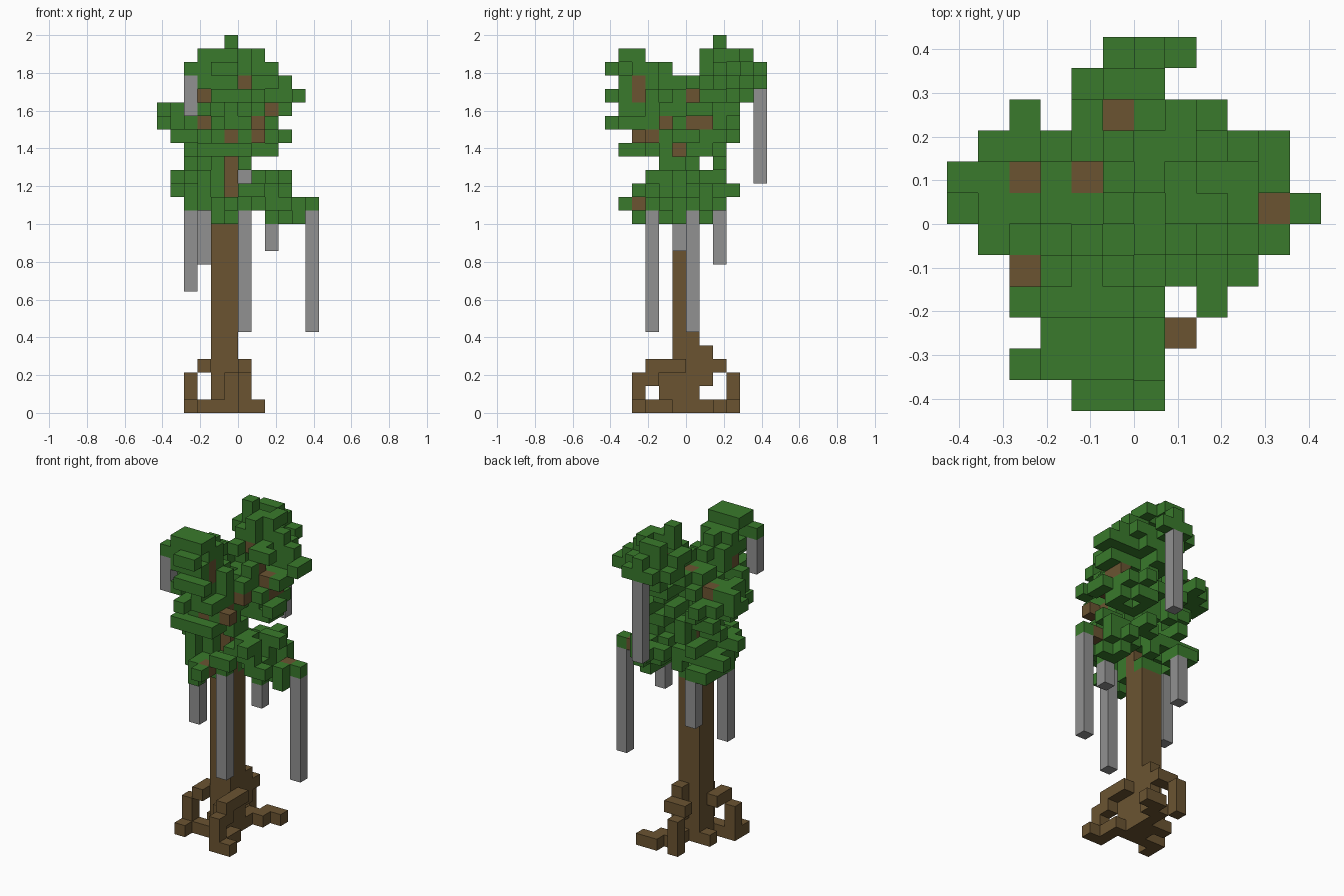
import bpy
import bmesh
import random
from mathutils import Vector

random.seed(4)
CELL = 2 / 28

default_cube = bpy.data.objects.get("Cube")
if default_cube:
    bpy.data.objects.remove(default_cube, do_unlink=True)


def make_material(name, colour):
    material = bpy.data.materials.new(name)
    material.use_nodes = True
    material.diffuse_color = (*colour, 1)
    shader = material.node_tree.nodes["Principled BSDF"]
    shader.inputs["Base Color"].default_value = (*colour, 1)
    shader.inputs["Roughness"].default_value = 0.9
    return material


leaf_green = make_material("leaf green", (0.041, 0.193, 0.025))
bark_brown = make_material("bark brown", (0.145, 0.088, 0.031))
vine_grey = make_material("vine grey", (0.285, 0.285, 0.285))

SIDES = [Vector(d) for d in ((1, 0, 0), (-1, 0, 0), (0, 1, 0),
                             (0, -1, 0), (0, 0, 1), (0, 0, -1))]


def neighbours(cell):
    return [tuple(int(a + b) for a, b in zip(cell, side)) for side in SIDES]


def block(xs, ys, zs):
    """All cells of a box given by half-open spans."""
    return {(x, y, z) for x in range(*xs) for y in range(*ys) for z in range(*zs)}


def column(x, y, low, top):
    return block((x, x + 1), (y, y + 1), (low, top))


def build_cells(name, cells, material):
    """Turn a set of grid cells into one hollow blocky mesh."""
    mesh = bpy.data.meshes.new(name)
    bm = bmesh.new()
    corners = {}

    def corner(point):
        key = tuple(round(c * 2) for c in point)
        if key not in corners:
            corners[key] = bm.verts.new(point * CELL)
        return corners[key]

    for cell in sorted(cells):
        centre = Vector(cell) + Vector((0.5, 0.5, 0.5))
        for side, beside in zip(SIDES, neighbours(cell)):
            if beside in cells:
                continue
            u = Vector((side.y, side.z, side.x)) / 2
            v = side.cross(u)
            middle = centre + side / 2
            bm.faces.new([corner(middle + p) for p in (-u - v, u - v, u + v, v - u)])
    bm.to_mesh(mesh)
    bm.free()
    mesh.materials.append(material)
    obj = bpy.data.objects.new(name, mesh)
    bpy.context.collection.objects.link(obj)
    return obj


# Trunk with a thin stem running up into the crown
trunk = block((-2, 0), (-1, 1), (0, 14)) | column(-1, -1, 14, 21)

# Roots: front, back, right and the low spread around the base
front_root = (block((0, 1), (-3, 0), (3, 4)) | column(0, -4, 0, 3)
              | column(0, -3, 2, 3) | column(-1, -2, 0, 3) | column(1, -4, 0, 1))
back_root = (column(-1, 1, 2, 5) | block((-2, 0), (2, 3), (3, 4))
             | column(-2, 3, 0, 3))
right_root = (block((-3, -2), (-2, 0), (3, 4)) | column(-4, -2, 0, 3)
              | column(-4, -3, 0, 1))
base_spread = (block((-3, 0), (-2, -1), (0, 1)) | column(-3, 0, 0, 1)
               | block((-1, 0), (1, 3), (0, 1)) | block((0, 2), (3, 4), (0, 1))
               | block((0, 1), (-3, -1), (0, 1)) | column(0, 2, 0, 1))

# Hanging vines: column, lowest cell, top
vines, anchors = set(), set()
for x, y, low, top in [(-4, -1, 9, 15), (-3, 2, 11, 15), (0, -3, 6, 15), (2, -1, 12, 14),
                       (5, 0, 6, 15), (-4, -5, 22, 25), (0, 5, 17, 24)]:
    vines |= column(x, y, low, top)
    anchors.add((x, y, top))

# Leaves around the stem, the left tip and the slab on the front clump
anchors |= column(-1, -2, 14, 16) | column(0, -1, 18, 19)
anchors |= block((4, 5), (1, 3), (23, 24)) | column(3, 2, 23, 24)
anchors |= block((-3, 0), (-5, -3), (26, 27))


# Crown outline: allowed spans at each level and in plan
def span(low, high, *gaps):
    return set(range(low, high + 1)) - set(gaps)


levels = {
    27: (span(-1, -1), span(2, 2)),
    26: (span(-3, 1), span(-5, 4, -3, -2, -1, 0)),
    25: (span(-4, 2), span(-6, 5, -1, 0)),
    24: (span(-3, 3), span(-5, 5)),
    23: (span(-3, 4), span(-6, 4)),
    22: (span(-6, 3), span(-5, 3)),
    21: (span(-6, 2), span(-6, 3)),
    20: (span(-5, 3), span(-4, 3)),
    19: (span(-4, 2), span(-5, 2)),
    18: (span(-4, 0), span(-2, 2, 1)),
    17: (span(-5, 3, 0), span(-3, 2)),
    16: (span(-5, 3), span(-4, 3)),
    15: (span(-4, 5), span(-5, 2)),
    14: (span(-2, 4, 0, 1), span(-4, 1, -3)),
}
plan = {
    5: span(-1, 1), 4: span(-2, 0), 3: span(-4, 2, -3), 2: span(-5, 4),
    1: span(-6, 4), 0: span(-6, 5), -1: span(-5, 4), -2: span(-4, 3),
    -3: span(-4, 2, 1), -4: span(-3, 1), -5: span(-4, 0), -6: span(-2, 0),
}

# Branch blocks, each with the sides on which it shows through the leaves
branch_sides = {
    (-3, -3, 23): "front", (-3, -3, 21): "front", (-1, -4, 20): "front",
    (0, 1, 24): "front", (2, 0, 22): "front", (1, -2, 21): "front left",
    (-1, -4, 24): "left", (-1, -4, 23): "left", (1, 0, 23): "left",
    (2, 0, 21): "left", (2, 1, 21): "left", (0, -3, 20): "left",
    (-1, -4, 15): "left", (1, -4, 20): "front left top", (-1, 3, 24): "top",
    (-4, 1, 22): "top", (-2, 1, 23): "top", (-4, -2, 21): "top", (4, 0, 15): "top",
}
branches = set(branch_sides)
bark = trunk | branches
stem_window = block((-1, 0), (-6, -1), (16, 19))
allowed = {(x, y, z) for z, (xs, ys) in levels.items() for x in xs for y in ys
           if x in plan[y]} - bark - vines - stem_window


def cells_beyond(cell, axis, step):
    """Crown cells in a straight line outward from a cell, nearest first."""
    line = [c for c in allowed if (c[axis] - cell[axis]) * step > 0
            and all(c[i] == cell[i] for i in range(3) if i != axis)]
    return sorted(line, key=lambda c: c[axis] * step)


# Open the crown where a branch shows, and cover it elsewhere
VIEWS = (("left", 0, 1), ("front", 1, -1), ("top", 2, 1))
for cell, sides in branch_sides.items():
    for side, axis, step in VIEWS:
        if side in sides:
            allowed -= set(cells_beyond(cell, axis, step))
for cell, sides in branch_sides.items():
    for side, axis, step in VIEWS:
        if side not in sides:
            anchors.update(cells_beyond(cell, axis, step)[:1])

# Leaf clumps: centre and radii
clumps = [((-1.5, -3.5, 24), (3, 3, 2.8)), ((0.3, 3, 25), (3, 3, 3)),
          ((-3.5, 0.5, 21.5), (3, 3, 2.5)), ((2, 0.5, 21.5), (3, 3, 3)),
          ((-1, -3, 20.5), (2.5, 3.5, 2)), ((-1, 0, 20), (3, 3, 2.5)),
          ((-2.5, -0.5, 16), (3, 3.5, 2)), ((1.5, -0.5, 16), (3.5, 3.5, 2))]


def clump_distance(cell):
    return min(sum(((a + 0.5 - c) / r) ** 2 for a, c, r in zip(cell, centre, radii))
               for centre, radii in clumps)


def shadows(cell):
    return [(axis, cell[:axis] + cell[axis + 1:]) for axis in range(3)]


leaves = {c for c in allowed if clump_distance(c) < 1} | anchors
covered = {s for c in leaves | branches for s in shadows(c)}

# Grow single leaf blocks until the outline is filled
for cell in sorted(allowed, key=clump_distance):
    if any(s not in covered for s in shadows(cell)):
        leaves.add(cell)
        covered.update(shadows(cell))

# Ragged surface: nibble blocks that do not change the outline
count = {}
for cell in leaves:
    for s in shadows(cell):
        count[s] = count.get(s, 0) + 1
order = sorted(leaves - anchors)
random.shuffle(order)
for cell in order:
    exposed = any(n not in leaves for n in neighbours(cell))
    supports = any(sum(m in leaves for m in neighbours(n)) < 2
                   for n in neighbours(cell) if n in leaves)
    if (exposed and not supports and random.random() < 0.6
            and all(count[s] > 1 for s in shadows(cell))):
        leaves.remove(cell)
        for s in shadows(cell):
            count[s] -= 1

build_cells("trunk", trunk, bark_brown)
build_cells("roots", (front_root | back_root | right_root | base_spread) - trunk, bark_brown)
build_cells("branches", branches, bark_brown)
build_cells("leaf_crown", leaves, leaf_green)
build_cells("hanging_vines", vines, vine_grey)
